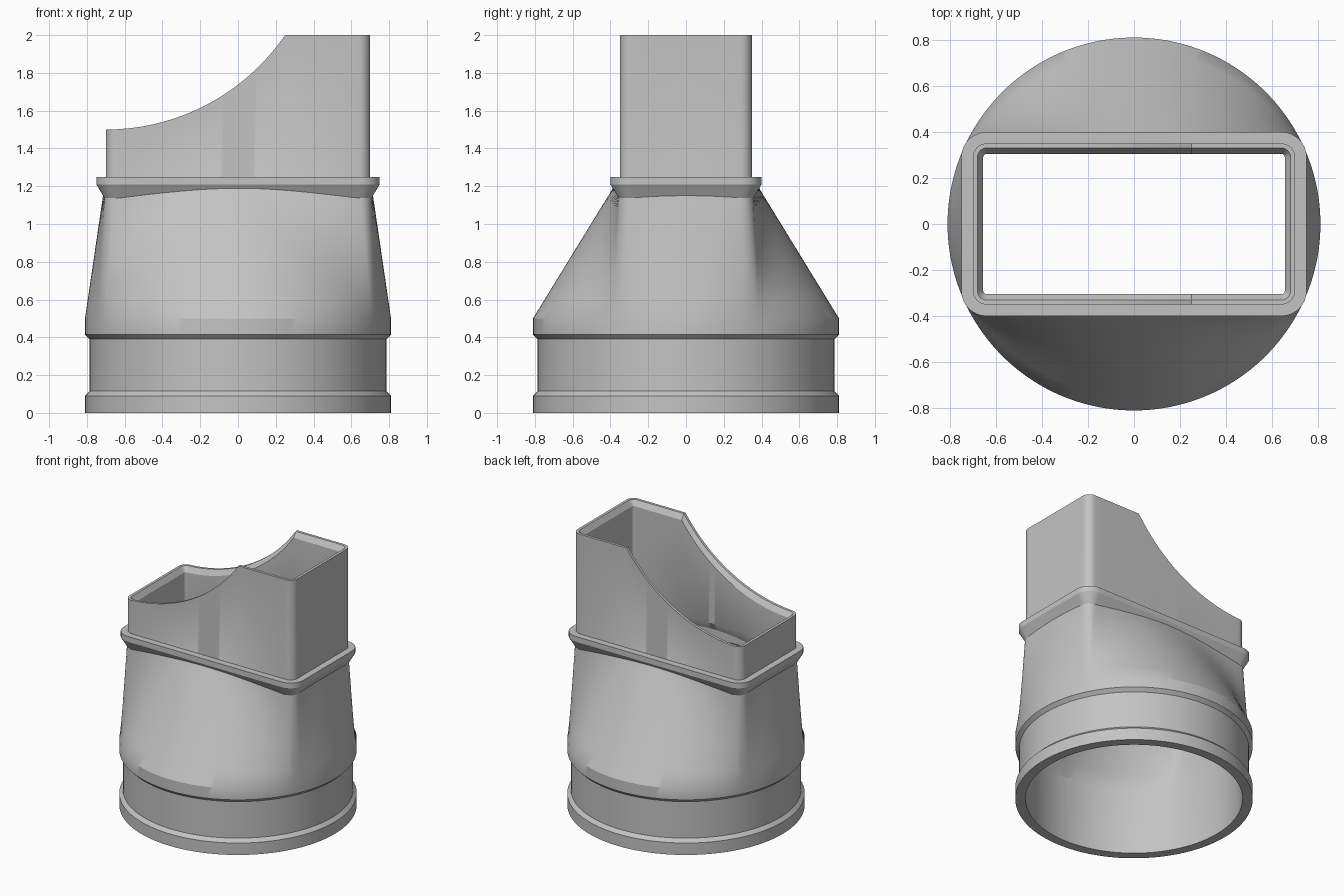
import bpy, bmesh, math

cube = bpy.data.objects.get("Cube")
if cube:
    bpy.data.objects.remove(cube, do_unlink=True)

grey = bpy.data.materials.new("light grey plastic")
grey.use_nodes = True
COLOUR = (0.55, 0.55, 0.55, 1)
grey.diffuse_color = COLOUR
grey.node_tree.nodes["Principled BSDF"].inputs["Base Color"].default_value = COLOUR

# Rounded rectangles are a core box grown by a radius
CORE_X, CORE_Y = 0.64, 0.29
WALL, LIP, BORE, FLANGE = 0.06, 0.04, 0.015, 0.11   # growth of each outline
SADDLE_R, SADDLE_X, KINK_X = 1.15, -0.70, 0.25      # curved cut across the spout


def outline():
    """Core point and outward direction of every column around the spout."""
    cols = []
    y = CORE_Y + WALL
    x = CORE_X + WALL
    long_a, short_a = math.atan(CORE_X / y), math.atan(CORE_Y / x)
    sides = [(0, short_a, 24), (1, long_a, 48), (2, short_a, 24), (3, long_a, 48)]
    for k, half, steps in sides:
        normal = k * math.pi / 2
        dx, dy = round(math.cos(normal)), round(math.sin(normal))
        dist = x if k % 2 == 0 else y
        for i in range(steps + 1):
            t = dist * math.tan(-half + 2 * half * i / steps)
            px = dx * CORE_X - dy * t
            py = dy * CORE_Y + dx * t
            cols.append([px, py, dx, dy])
        # rounded corner
        cx, cy = cols[-1][:2]
        for i in range(1, 8):
            a = normal + math.pi / 2 * i / 8
            cols.append([cx, cy, math.cos(a), math.sin(a)])
    # one column on each long side sits exactly where the cut reaches the top
    for side in (1, -1):
        row = [c for c in cols if c[3] == side]
        min(row, key=lambda c: abs(c[0] - KINK_X))[0] = KINK_X
    return cols


COLUMNS = outline()


def box_ring(grow, z):
    return [(x + dx * grow, y + dy * grow, z) for x, y, dx, dy in COLUMNS]


def round_ring(radius, z):
    ring = []
    for x, y, _ in box_ring(WALL, z):
        s = radius / math.hypot(x, y)
        ring.append((x * s, y * s, z))
    return ring


def cut_ring(grow, drop):
    """Ring following the saddle-shaped top of the spout."""
    ring = []
    for x, y, _ in box_ring(grow, 0):
        d = max(x - SADDLE_X, 0)
        z = SADDLE_R + 1.5 - math.sqrt(SADDLE_R ** 2 - min(d, 1.1) ** 2)
        ring.append((x, y, min(z, 2.0) - drop))
    return ring


def blend(a, b, steps=8):
    return [[tuple(p + (q - p) * i / steps for p, q in zip(u, v)) for u, v in zip(a, b)]
            for i in range(steps + 1)]


def shell(name, rings):
    """Skin a closed loop of rings."""
    bm = bmesh.new()
    loops = [[bm.verts.new(p) for p in ring] for ring in rings]
    n = len(COLUMNS)
    for a, b in zip(loops, loops[1:] + loops[:1]):
        for i in range(n):
            j = (i + 1) % n
            bm.faces.new((a[i], a[j], b[j], b[i]))
    bmesh.ops.recalc_face_normals(bm, faces=bm.faces)
    mesh = bpy.data.meshes.new(name)
    bm.to_mesh(mesh)
    bm.free()
    mesh.materials.append(grey)
    obj = bpy.data.objects.new(name, mesh)
    bpy.context.collection.objects.link(obj)
    bpy.ops.object.select_all(action='DESELECT')
    obj.select_set(True)
    bpy.context.view_layer.objects.active = obj
    bpy.ops.object.shade_smooth_by_angle(angle=math.radians(30))
    return obj


# Hollow body: round socket, round-to-rectangle transition, cut spout, bore
socket = [(0.74, 0), (0.81, 0), (0.81, 0.09), (0.785, 0.115),
          (0.785, 0.39), (0.81, 0.415)]
body = [round_ring(r, z) for r, z in socket]
body += blend(round_ring(0.81, 0.5), box_ring(WALL, 1.25))
body += [cut_ring(WALL, 0), cut_ring(LIP, 0), cut_ring(BORE, 0.04)]
body += blend(box_ring(BORE, 1.25), round_ring(0.74, 0.5))
shell("adapter_body", body)

# Collar around the foot of the spout
collar = [(0.05, 1.125), (WALL, 1.125), (FLANGE, 1.21), (FLANGE, 1.25), (0.05, 1.25)]
shell("spout_collar", [box_ring(g, z) for g, z in collar])
